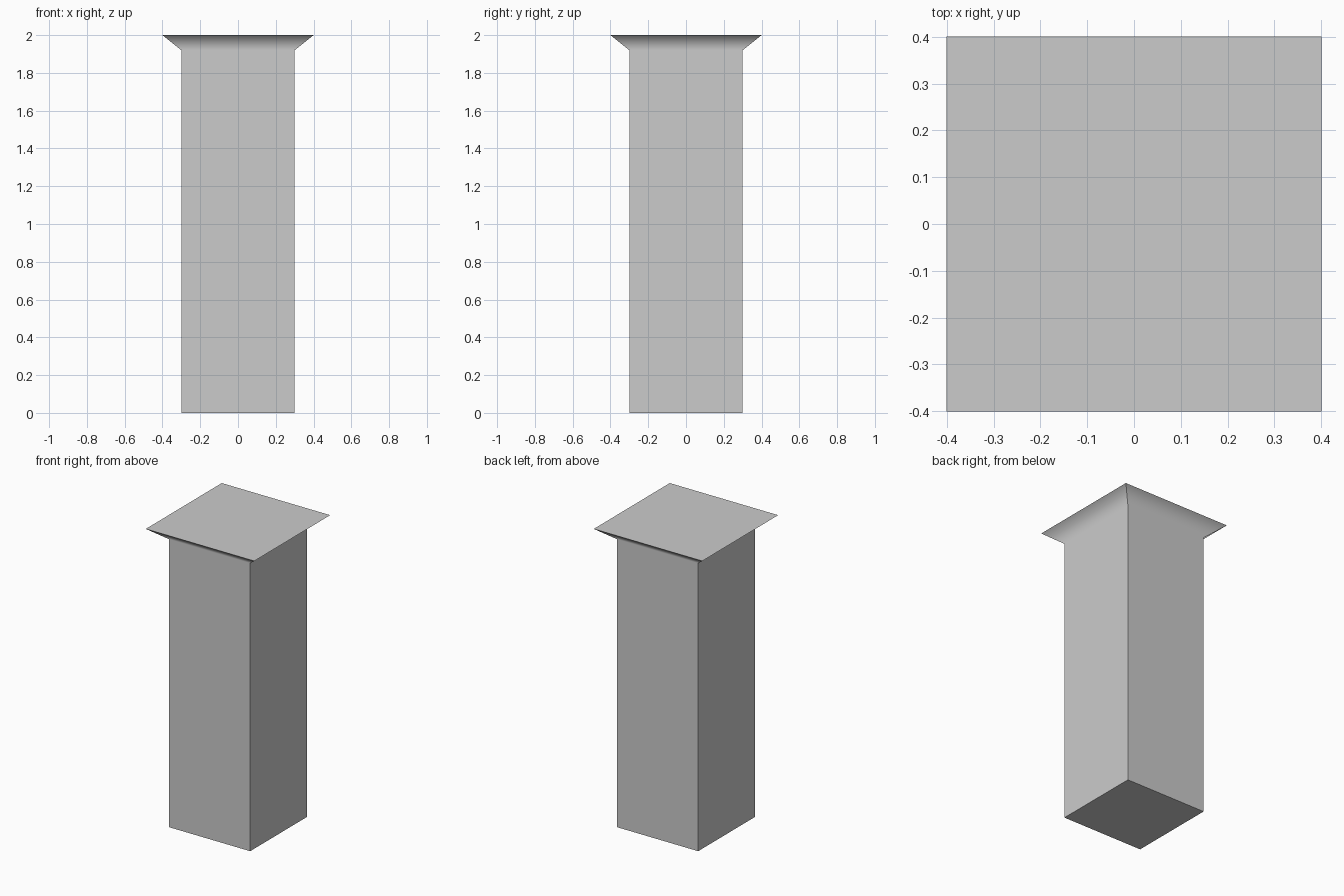
import bpy, bmesh

if "Cube" in bpy.data.objects:
    bpy.data.objects.remove(bpy.data.objects["Cube"])

# Square cross-sections of the pillar: (half width, height)
SECTIONS = [(0.30, 0.0), (0.30, 1.92), (0.40, 2.0)]

bm = bmesh.new()
rings = [[bm.verts.new((sx * h, sy * h, z))
          for sx, sy in ((-1, -1), (1, -1), (1, 1), (-1, 1))]
         for h, z in SECTIONS]

# Shaft and flared capital sides
for low, high in zip(rings, rings[1:]):
    for i in range(4):
        j = (i + 1) % 4
        bm.faces.new((low[i], low[j], high[j], high[i]))

# Bottom and top
bm.faces.new(rings[0][::-1])
bm.faces.new(rings[-1])

# Smooth only across the bend between shaft and flare
bend = set(rings[1])
for f in bm.faces:
    f.smooth = True
for e in bm.edges:
    e.smooth = all(v in bend for v in e.verts)

mesh = bpy.data.meshes.new("pillar")
bm.to_mesh(mesh)
bm.free()
pillar = bpy.data.objects.new("pillar", mesh)
bpy.context.collection.objects.link(pillar)

# Keep the large shaft faces flat so the gradient stays in the flare
weighted = pillar.modifiers.new("weighted_normals", 'WEIGHTED_NORMAL')
weighted.weight = 100
weighted.keep_sharp = True
